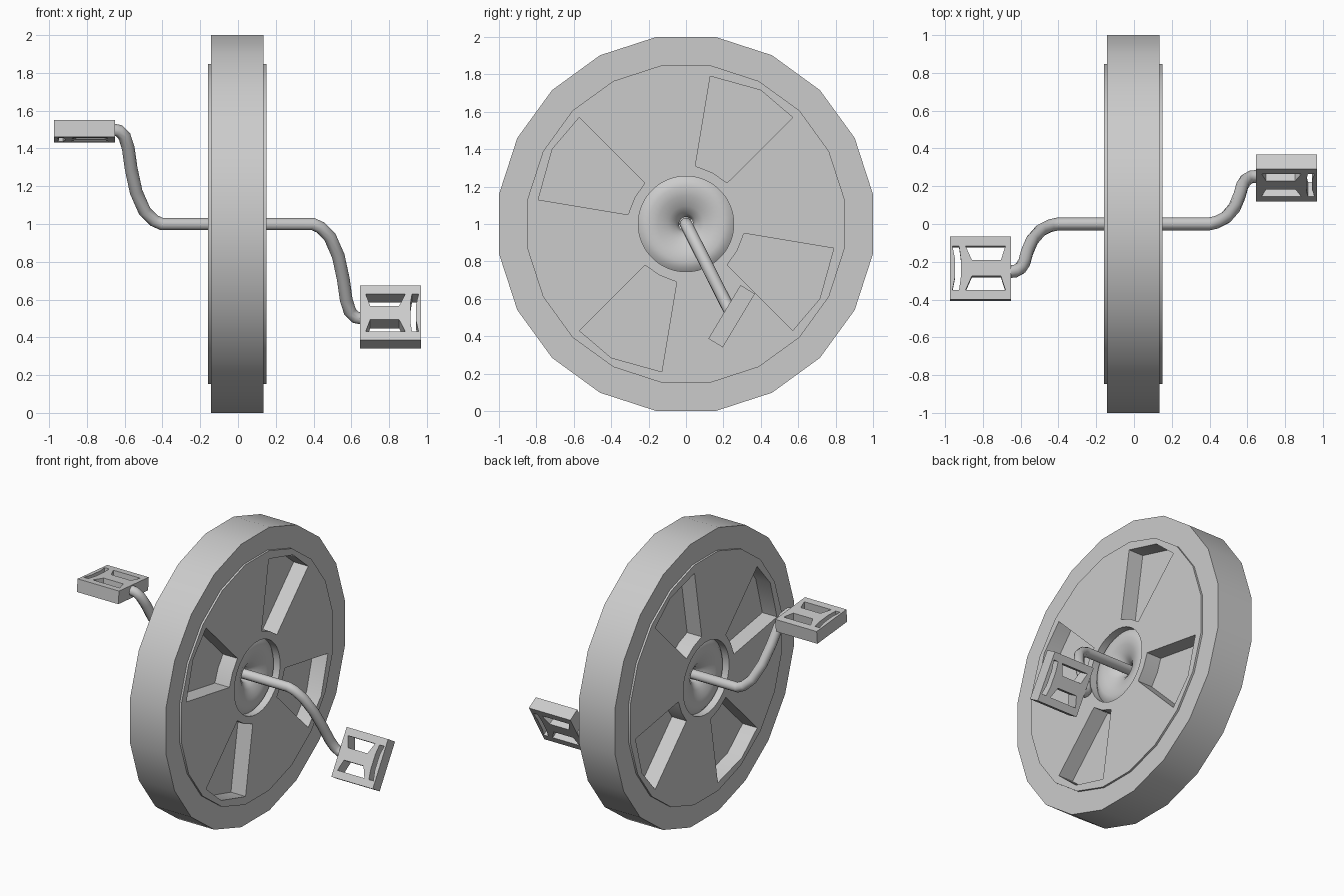
import bpy, bmesh, math
from mathutils import Matrix, Vector

if "Cube" in bpy.data.objects:
    bpy.data.objects.remove(bpy.data.objects["Cube"])

CX = -0.004                      # wheel mid-plane
YZX = Matrix(((0, 0, 1), (1, 0, 0), (0, 1, 0))).to_4x4()   # drawing plane -> y/z


def finish(obj, angle=30):
    bpy.ops.object.select_all(action='DESELECT')
    obj.select_set(True)
    bpy.context.view_layer.objects.active = obj
    if obj.type == 'CURVE':
        bpy.ops.object.convert(target='MESH')
        obj = bpy.context.view_layer.objects.active
    bm = bmesh.new()
    bm.from_mesh(obj.data)
    bmesh.ops.remove_doubles(bm, verts=bm.verts, dist=0.0005)
    bmesh.ops.recalc_face_normals(bm, faces=bm.faces)
    bm.to_mesh(obj.data)
    bm.free()
    bpy.ops.object.shade_smooth_by_angle(angle=math.radians(angle))
    return obj


def plate(name, loops, depth, matrix):
    """Extruded outline; inner loops become holes."""
    cu = bpy.data.curves.new(name, 'CURVE')
    cu.dimensions = '2D'
    cu.fill_mode = 'BOTH'
    cu.extrude = depth / 2
    for loop in loops:
        sp = cu.splines.new('POLY')
        sp.points.add(len(loop) - 1)
        for p, (x, y) in zip(sp.points, loop):
            p.co = (x, y, 0, 1)
        sp.use_cyclic_u = True
    obj = bpy.data.objects.new(name, cu)
    bpy.context.collection.objects.link(obj)
    obj.matrix_world = matrix
    return finish(obj)


def ring(apothem, n):
    r = apothem / math.cos(math.pi / n)
    return [(r * math.sin((i + .5) * 2 * math.pi / n),
             r * math.cos((i + .5) * 2 * math.pi / n)) for i in range(n)]


def turned(loop, quarter):
    for _ in range(quarter):
        loop = [(y, -x) for x, y in loop]
    return loop


def at(x):
    return Matrix.Translation((x, 0, 1)) @ YZX


# Tyre
plate("tyre", [ring(1.0, 20), ring(0.83, 20)], 0.28, at(CX))

# Wheel disc: thin web and a pocketed face on each side
pocket = [(0.13, 0.79), (0.40, 0.715), (0.57, 0.57), (0.22, 0.22),
          (0.14, 0.275), (0.05, 0.31)]
pockets = [turned(pocket, q) for q in range(4)]
hub_hole = ring(0.255, 40)
plate("wheel_web", [ring(0.84, 20), hub_hole], 0.08, at(CX))
for side, name in ((-1, "left_wheel_face"), (1, "right_wheel_face")):
    plate(name, [ring(0.847, 20), hub_hole] + pockets, 0.116,
          at(CX + side * 0.096))

# Hub: dished ring around the axle, turned about x
half = [(0.10, 0.258), (0.118, 0.235), (0.127, 0.20), (0.118, 0.15),
        (0.095, 0.095), (0.065, 0.055), (0.03, 0.038)]
profile = half + [(-x, r) for x, r in reversed(half)]
bm = bmesh.new()
vs = [bm.verts.new((x, 0, r)) for x, r in profile]
es = [bm.edges.new((vs[i], vs[(i + 1) % len(vs)])) for i in range(len(vs))]
bmesh.ops.spin(bm, geom=vs + es, cent=(0, 0, 0), axis=(1, 0, 0),
               angle=2 * math.pi, steps=40)
me = bpy.data.meshes.new("hub")
bm.to_mesh(me)
bm.free()
hub = bpy.data.objects.new("hub", me)
hub.location = (CX, 0, 1)
bpy.context.collection.objects.link(hub)
finish(hub, 50)

# Crank: one bent tube, the two arms point in opposite directions
arm_dir = Vector((0, 0.255, -0.505)).normalized()
arm = [(0.40, 0.0), (0.44, 0.02), (0.49, 0.075), (0.535, 0.19), (0.562, 0.33),
       (0.577, 0.45), (0.597, 0.52), (0.625, 0.553), (0.66, 0.56)]
path = [Vector((x, 0, 1)) + arm_dir * s for x, s in arm]
path = [Vector((-p.x, -p.y, 2 - p.z)) for p in reversed(path)] + path
cu = bpy.data.curves.new("crank", 'CURVE')
cu.dimensions = '3D'
cu.bevel_depth = 0.034
cu.bevel_resolution = 3
cu.use_fill_caps = True
sp = cu.splines.new('POLY')
sp.points.add(len(path) - 1)
for p, co in zip(sp.points, path):
    p.co = (co.x + CX, co.y, co.z, 1)
crank = bpy.data.objects.new("crank", cu)
bpy.context.collection.objects.link(crank)
finish(crank, 40)

# Pedals: blocks with two tapered openings and a curved outer slot
W, L = 0.162, 0.167
block = [(-W, -L), (W, -L), (W, L), (-W, L)]
opening = [(-0.132, 0.116), (0.078, 0.116), (0.045, 0.042), (-0.108, 0.042)]
slot = ([(0.148, -0.116), (0.135, -0.05), (0.135, 0.05), (0.148, 0.116)] +
        [(0.113, 0.116), (0.104, 0.05), (0.104, -0.05), (0.113, -0.116)])
for side, name, loc, ang in ((1, "right_pedal", (0.808, 0.244, 0.507), 59),
                             (-1, "left_pedal", (-0.813, -0.237, 1.491), -5)):
    loops = [block, opening, [(x, -y) for x, y in opening], slot]
    loops = [[(side * x, y) for x, y in l] for l in loops]
    plate(name, loops, 0.09, Matrix.Translation(loc) @
          Matrix.Rotation(math.radians(ang), 4, 'X'))
